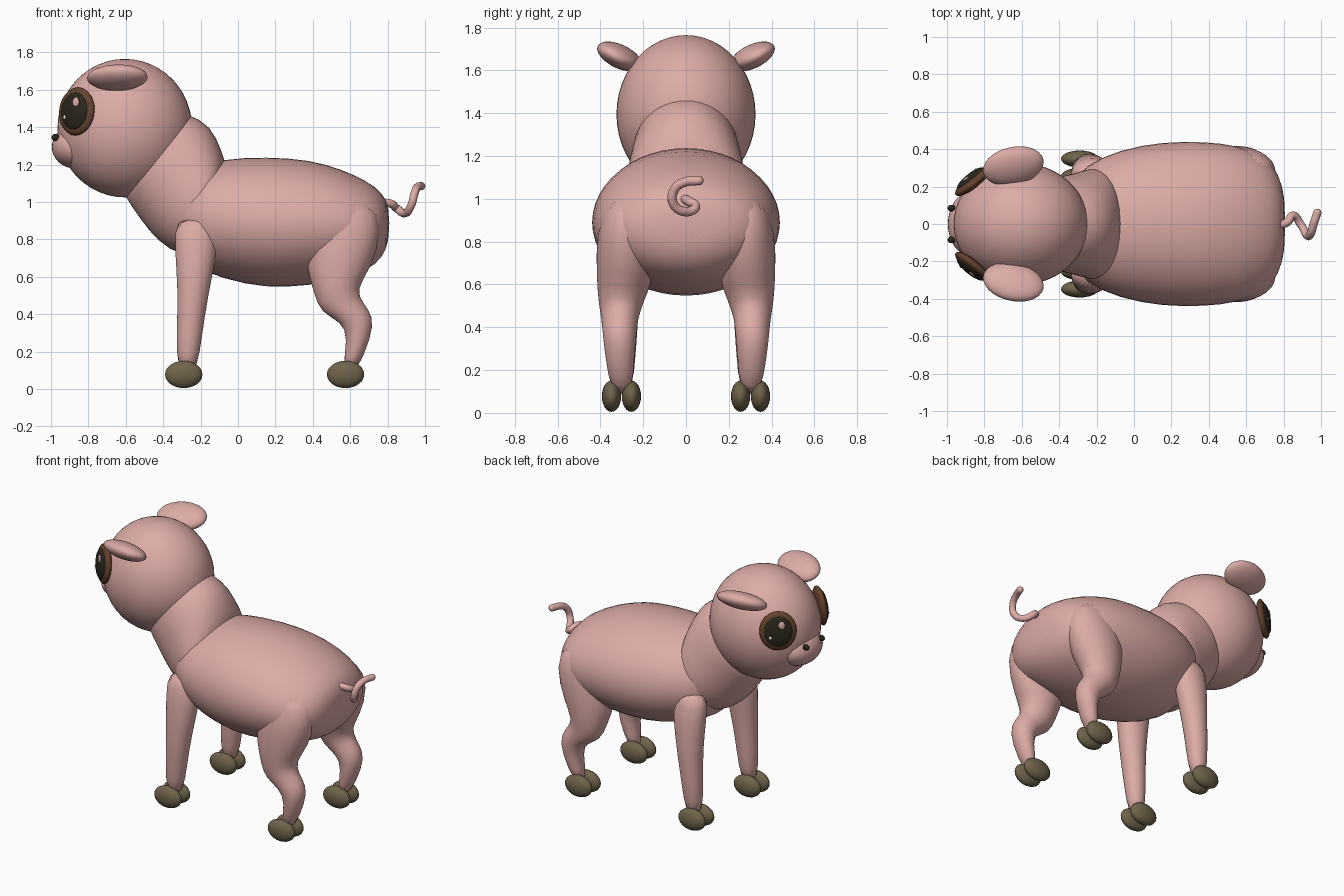
import bpy, bmesh, math
from mathutils import Vector, Matrix

cube = bpy.data.objects.get("Cube")
if cube:
    bpy.data.objects.remove(cube, do_unlink=True)


def material(name, rgb):
    m = bpy.data.materials.new(name)
    m.use_nodes = True
    m.diffuse_color = (*rgb, 1)
    m.node_tree.nodes["Principled BSDF"].inputs["Base Color"].default_value = (*rgb, 1)
    return m


PINK = material("skin pink", (0.72, 0.41, 0.38))
HOOF = material("hoof olive brown", (0.16, 0.125, 0.07))
BROWN = material("iris brown", (0.13, 0.055, 0.026))
DARK = material("pupil black", (0.022, 0.02, 0.012))
WHITE = material("glint white", (0.8, 0.78, 0.75))


def finish(name, bm, mat):
    bmesh.ops.recalc_face_normals(bm, faces=bm.faces)
    for f in bm.faces:
        f.smooth = True
    mesh = bpy.data.meshes.new(name)
    bm.to_mesh(mesh)
    bm.free()
    mesh.materials.append(mat)
    obj = bpy.data.objects.new(name, mesh)
    bpy.context.collection.objects.link(obj)
    return obj


def frame(n, up):
    """Columns: sideways, upward, outward."""
    n = Vector(n).normalized()
    u = Vector(up).cross(n).normalized()
    return Matrix((u, n.cross(u), n)).transposed()


def ball(name, centre, radii, mat, axes=None, segments=32):
    bm = bmesh.new()
    turn = (axes or Matrix.Identity(3)).to_4x4()
    bmesh.ops.create_uvsphere(
        bm, u_segments=segments, v_segments=segments // 2, radius=1,
        matrix=Matrix.Translation(centre) @ turn @ Matrix.Diagonal((*radii, 1)))
    return finish(name, bm, mat)


def loft(name, stations, side=1, sides=24):
    """Each station: two opposite edge points in x,z, then y centre and y radius."""
    bm = bmesh.new()
    rings = []
    for x1, z1, x2, z2, y, ry in stations:
        mid = Vector(((x1 + x2) / 2, side * y, (z1 + z2) / 2))
        half = Vector(((x1 - x2) / 2, 0, (z1 - z2) / 2))
        ring = []
        for i in range(sides):
            a = math.tau * i / sides
            ring.append(bm.verts.new(mid + half * math.cos(a) + Vector((0, ry * math.sin(a), 0))))
        rings.append(ring)
    for a, b in zip(rings, rings[1:]):
        for i in range(sides):
            j = (i + 1) % sides
            bm.faces.new((a[i], a[j], b[j], b[i]))
    bm.faces.new(rings[0])
    bm.faces.new(rings[-1])
    obj = finish(name, bm, PINK)
    obj.modifiers.new("smooth", "SUBSURF").levels = 1
    return obj


# Barrel body: x, bottom, top, half width
trunk = [(-0.37, 0.79, 1.05, 0.18), (-0.26, 0.66, 1.18, 0.32), (-0.08, 0.585, 1.235, 0.4),
         (0.15, 0.535, 1.245, 0.445), (0.38, 0.55, 1.23, 0.445), (0.55, 0.58, 1.18, 0.425),
         (0.69, 0.63, 1.115, 0.37), (0.775, 0.7, 1.05, 0.28), (0.81, 0.8, 0.97, 0.13)]
loft("body", [(x, top, x, low, 0, w) for x, low, top, w in trunk])

# Neck and head
loft("neck", [(-0.04, 1.16, -0.22, 0.68, 0, 0.31), (-0.09, 1.28, -0.37, 0.74, 0, 0.3),
              (-0.14, 1.41, -0.48, 0.84, 0, 0.27), (-0.27, 1.48, -0.57, 0.98, 0, 0.25),
              (-0.42, 1.5, -0.65, 1.08, 0, 0.22)])
ball("head", (-0.605, 0, 1.395), (0.36, 0.325, 0.37), PINK, segments=48)
ball("muzzle", (-0.875, 0, 1.295), (0.12, 0.17, 0.115), PINK)

# Curly tail
curve = bpy.data.curves.new("tail", "CURVE")
curve.dimensions = "3D"
curve.bevel_depth = 0.022
curve.bevel_resolution = 3
curve.use_fill_caps = True
path = [(0.76, -0.01, 1.0), (0.82, 0.01, 0.99), (0.85, 0.045, 0.965), (0.89, 0, 0.94),
        (0.925, -0.06, 0.98), (0.945, -0.05, 1.05), (0.96, 0, 1.08), (0.98, 0.06, 1.085)]
spline = curve.splines.new("BEZIER")
spline.bezier_points.add(len(path) - 1)
for point, co in zip(spline.bezier_points, path):
    point.co = co
    point.handle_left_type = point.handle_right_type = "AUTO"
curve.materials.append(PINK)
bpy.context.collection.objects.link(bpy.data.objects.new("tail", curve))
ball("tail_tip", path[-1], (0.022, 0.022, 0.022), PINK, segments=16)

# Paired parts, the animal heading towards -x
front_leg = [(-0.34, 0.92, -0.1, 0.95, 0.26, 0.08), (-0.34, 0.76, -0.11, 0.73, 0.28, 0.09),
             (-0.32, 0.52, -0.16, 0.5, 0.3, 0.08), (-0.33, 0.3, -0.19, 0.3, 0.3, 0.068),
             (-0.325, 0.08, -0.22, 0.08, 0.3, 0.05)]
hind_leg = [(0.4, 1.02, 0.72, 1.03, 0.27, 0.1), (0.36, 0.82, 0.78, 0.85, 0.28, 0.14),
            (0.36, 0.66, 0.71, 0.64, 0.28, 0.14), (0.41, 0.5, 0.63, 0.53, 0.305, 0.105),
            (0.44, 0.41, 0.67, 0.46, 0.31, 0.085), (0.55, 0.36, 0.725, 0.39, 0.31, 0.08),
            (0.59, 0.28, 0.715, 0.28, 0.31, 0.07), (0.55, 0.08, 0.63, 0.08, 0.3, 0.05)]

for side, label in ((-1, "left"), (1, "right")):
    # Legs with two-toed hooves
    for part, stations, x in (("front", front_leg, -0.29), ("hind", hind_leg, 0.575)):
        loft(f"{part}_leg_{label}", stations, side)
        for toe, y in (("inner", 0.255), ("outer", 0.348)):
            ball(f"{part}_hoof_{toe}_{label}", (x, side * y, 0.078), (0.1, 0.045, 0.073), HOOF, segments=24)

    # Floppy ears sloping outward
    ear_axes = frame((0.05, -side * 0.45, 0.9), (-0.25, 0.95 * side, 0.45))
    ball(f"ear_{label}", (-0.645, side * 0.31, 1.665), (0.165, 0.11, 0.055), PINK, ear_axes)

    # Eyes: brown rim, dark pupil, two glints
    axes = frame((-0.62, side * 0.78, 0.1), (0, 0, 1))
    centre = Vector((-0.862, side * 0.228, 1.485))
    for part, offset, radii, mat in (
            ("eye_rim", (0, 0, 0), (0.118, 0.13, 0.035), BROWN),
            ("pupil", (0, 0, 0.02), (0.09, 0.1, 0.024), DARK),
            ("large_glint", (0.02, 0.045, 0.038), (0.021, 0.026, 0.007), PINK),
            ("small_glint", (-0.05, -0.035, 0.036), (0.01, 0.012, 0.006), WHITE)):
        ball(f"{part}_{label}", centre + axes @ Vector(offset), radii, mat, axes, 24)

    # Nostrils
    ball(f"nostril_{label}", (-0.975, side * 0.085, 1.345), (0.022, 0.018, 0.02), DARK, segments=16)
